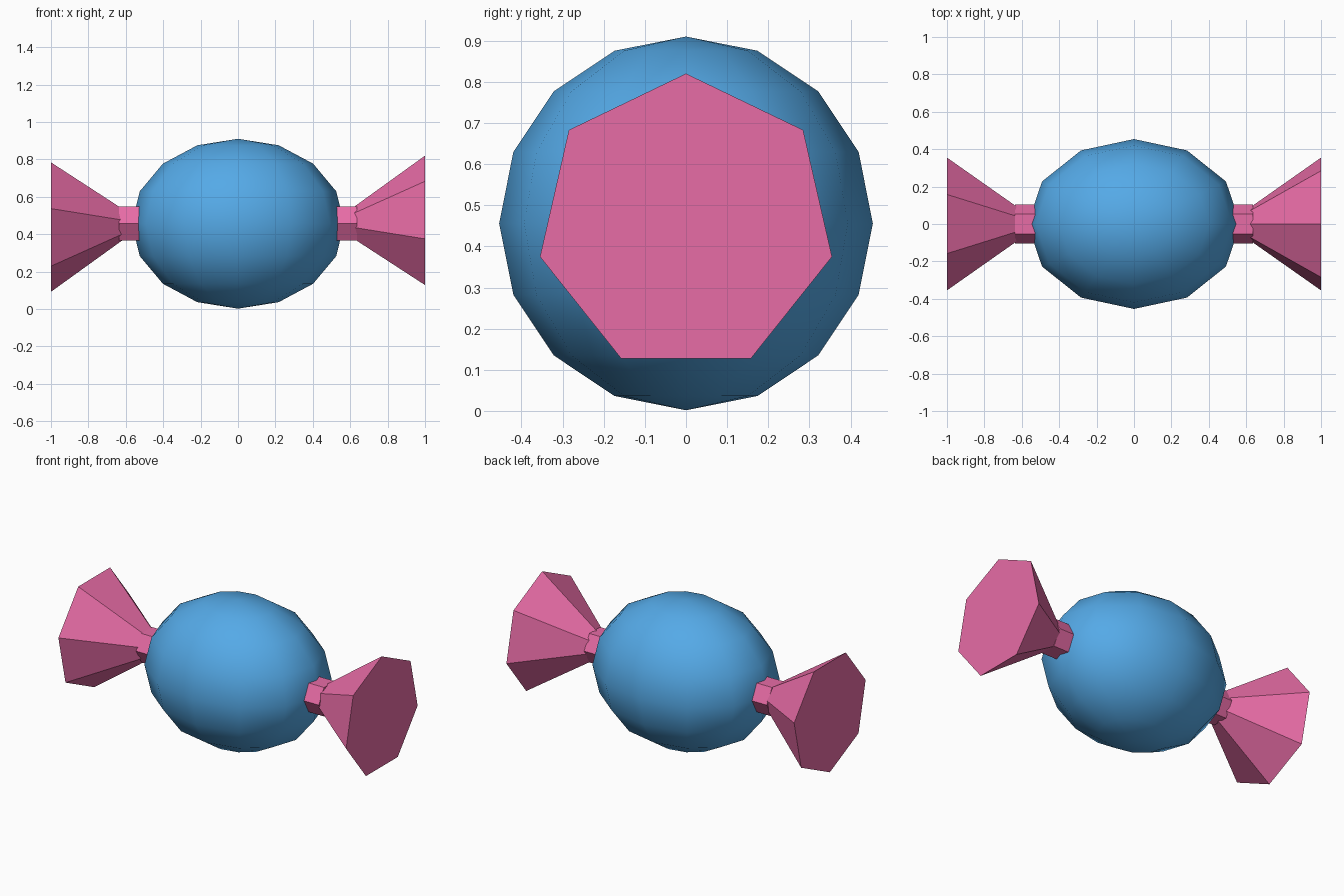
import bpy
import bmesh
from math import pi
from mathutils import Matrix

cube = bpy.data.objects.get("Cube")
if cube:
    bpy.data.objects.remove(cube, do_unlink=True)

CENTRE_Z = 0.456


def make_material(name, rgb):
    mat = bpy.data.materials.new(name)
    mat.use_nodes = True
    colour = (*rgb, 1)
    mat.diffuse_color = colour
    mat.node_tree.nodes["Principled BSDF"].inputs["Base Color"].default_value = colour
    return mat


def add_object(name, bm, mat, smooth=False):
    bmesh.ops.remove_doubles(bm, verts=bm.verts, dist=1e-5)
    bmesh.ops.recalc_face_normals(bm, faces=bm.faces)
    for face in bm.faces:
        face.smooth = smooth
    mesh = bpy.data.meshes.new(name)
    bm.to_mesh(mesh)
    bm.free()
    mesh.materials.append(mat)
    obj = bpy.data.objects.new(name, mesh)
    obj.location.z = CENTRE_Z
    bpy.context.collection.objects.link(obj)


def add_cone(name, sides, outer, inner, x_outer, x_inner, turn, side, mat):
    """Cone or prism along x, half-turned about y for the other end."""
    bm = bmesh.new()
    place = (Matrix.Rotation(side, 4, "Y")
             @ Matrix.Translation(((x_outer + x_inner) / 2, 0, 0))
             @ Matrix.Rotation(-pi / 2, 4, "Y")
             @ Matrix.Rotation(turn, 4, "Z"))
    bmesh.ops.create_cone(bm, cap_ends=True, segments=sides, radius1=outer,
                          radius2=inner, depth=x_outer - x_inner, matrix=place)
    add_object(name, bm, mat)


blue = make_material("wrapper blue", (0.09, 0.4, 0.8))
pink = make_material("wrapper pink", (0.8, 0.15, 0.38))

# Rounded sweet body
body = bmesh.new()
bmesh.ops.create_uvsphere(body, u_segments=12, v_segments=8, radius=1,
                          matrix=Matrix.Diagonal((0.568, 0.454, 0.454, 1)))
add_object("sweet_body", body, blue, smooth=True)

# Twisted wrapper ends: hexagonal neck and seven-sided flare
for label, side in (("left", 0), ("right", pi)):
    add_cone(label + "_neck", 6, 0.105, 0.105, 0.635, 0.5, 0, side, pink)
    add_cone(label + "_flare", 7, 0.364, 0, 1.0, 0.495, -pi / 2, side, pink)
